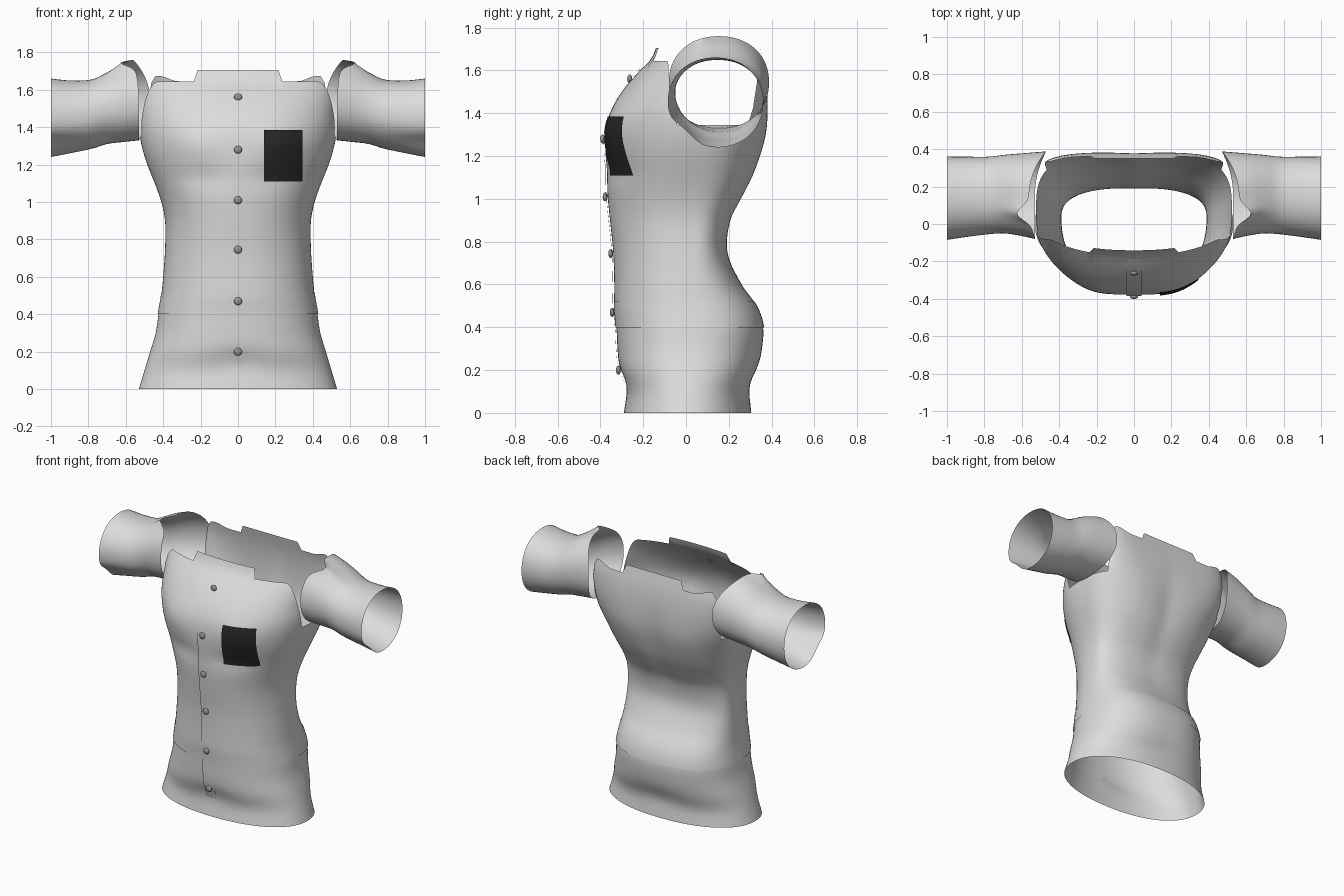
import bpy, bmesh, math
from mathutils import Vector

cube = bpy.data.objects.get("Cube")
if cube:
    bpy.data.objects.remove(cube, do_unlink=True)


def material(name, value):
    m = bpy.data.materials.new(name)
    m.use_nodes = True
    colour = (value, value, value, 1)
    m.diffuse_color = colour
    m.node_tree.nodes["Principled BSDF"].inputs["Base Color"].default_value = colour
    return m


CLOTH = material("light grey cloth", 0.72)
BUTTON = material("mid grey button", 0.3)
POCKET = material("black pocket", 0.02)

# Torso stations: height, half width, front y, back y, back squareness
TORSO = [
    (0, .53, -.29, .305, 2.2), (.1, .50, -.28, .30, 2.2), (.2, .47, -.31, .335, 2.3),
    (.3, .44, -.32, .355, 2.4), (.4, .425, -.325, .36, 2.5), (.5, .41, -.335, .33, 2.5),
    (.6, .40, -.335, .26, 2.5), (.75, .39, -.34, .195, 2.6), (.9, .39, -.355, .21, 2.6),
    (1, .41, -.365, .26, 2.6), (1.1, .445, -.37, .31, 2.7), (1.2, .485, -.375, .345, 2.8),
    (1.3, .515, -.375, .37, 3.2), (1.4, .53, -.355, .38, 4), (1.5, .53, -.30, .38, 5),
    (1.6, .53, -.215, .37, 6), (1.65, .53, -.165, .36, 6), (1.72, .53, -.135, .345, 6),
]
# Sleeve stations: x, front y, back y, bottom z, top z
SLEEVE = [
    (.53, -.08, .388, 1.33, 1.76), (.62, -.06, .378, 1.32, 1.73), (.70, -.05, .37, 1.31, 1.69),
    (.78, -.055, .36, 1.285, 1.655), (.9, -.07, .36, 1.26, 1.65), (1, -.085, .36, 1.24, 1.66),
]
FRONT_POWER = 2.2


def ease(t):
    t = min(max(t, 0), 1)
    return t * t * (3 - 2 * t)


def sample(table, t):
    """Smooth (Hermite) interpolation of a station table."""
    last = len(table) - 1
    i = 0
    while i < last - 1 and t > table[i + 1][0]:
        i += 1

    def slope(k, c):
        a, b = table[max(k - 1, 0)], table[min(k + 1, last)]
        return (b[c] - a[c]) / (b[0] - a[0])

    p, q = table[i], table[i + 1]
    h = q[0] - p[0]
    s = min(max((t - p[0]) / h, 0), 1)
    w = ease(s)
    return [p[c] * (1 - w) + q[c] * w
            + h * (s * (1 - s) ** 2 * slope(i, c) - s * s * (1 - s) * slope(i + 1, c))
            for c in range(1, len(p))]


def middle(z):
    return .05 * min(z / 1.3, 1)


def bump(x, z, cx, cz, rx, rz):
    return math.exp(-((abs(x) - cx) / rx) ** 2 - ((z - cz) / rz) ** 2)


def relief(x, z, front):
    """Soft chest, belly and spine modelling."""
    if front:
        return (-.018 * bump(x, z, .24, 1.32, .14, .1) + .012 * bump(x, z, .2, 1.13, .16, .05)
                + .012 * bump(x, z, 0, .16, .14, .05))
    return (-.01 * bump(x, z, 0, 1.15, .08, .3) + .008 * bump(x, z, .25, 1.25, .15, .15)
            - .012 * bump(x, z, 0, .16, .2, .06))


def section(angle, power):
    c, s = math.cos(angle), math.sin(angle)
    r = (abs(c) ** power + abs(s) ** power) ** (-1 / power)
    return r * c, r * s


def torso_point(angle, z, grow=0):
    half, front, back, power = sample(TORSO, z)
    is_front = math.sin(angle) < 0
    u, v = section(angle, FRONT_POWER if is_front else power)
    mid = middle(z)
    x = (half + grow) * u
    y = mid + (mid - front + grow if is_front else back - mid + grow) * v
    return Vector((x, y + relief(x, z, is_front) * abs(v), z))


def front_point(x, z, lift):
    half, front, _, _ = sample(TORSO, z)
    v = (1 - (abs(x) / half) ** FRONT_POWER) ** (1 / FRONT_POWER)
    mid = middle(z)
    return Vector((x, mid + (front - mid) * v + relief(x, z, True) * v - lift, z))


def top_edge(angle):
    """Neckline with a raised collar, dipping to the armholes at the sides."""
    if math.sin(angle) < 0:
        u = abs(section(angle, FRONT_POWER)[0])
        if u < .41:
            return 1.705
        k = min(max(u - .8, 0) / .18, 1)
        return 1.345 + .3 * math.sqrt(1 - k * k)
    u, v = section(angle, 6)
    if abs(u) < .41:
        return 1.7
    shoulder = 1.645 + .03 * ease((abs(u) - .6) / .2)
    return 1.345 + (shoulder - 1.345) * ease((v - .78) / .16)


def sheet(name, rows, mat, closed=True):
    """Skin a grid of points; closed sheets wrap around."""
    bm = bmesh.new()
    grid = [[bm.verts.new(p) for p in row] for row in rows]
    n = len(grid[0])
    for a, b in zip(grid, grid[1:]):
        for j in range(n if closed else n - 1):
            k = (j + 1) % n
            bm.faces.new((a[j], a[k], b[k], b[j]))
    mesh = bpy.data.meshes.new(name)
    bm.to_mesh(mesh)
    bm.free()
    mesh.materials.append(mat)
    mesh.shade_smooth()
    ob = bpy.data.objects.new(name, mesh)
    bpy.context.collection.objects.link(ob)
    return ob


# Torso: even rows to the chest, then rows stretched up to the neckline
COLS = 160
angles = [math.tau * (j + .5) / COLS for j in range(COLS)]
rows = [[torso_point(a, 1.3 * i / 40) for a in angles] for i in range(41)]
rows += [[torso_point(a, 1.3 + (top_edge(a) - 1.3) * i / 12) for a in angles]
         for i in range(1, 13)]
sheet("torso", rows, CLOTH)

# Waistband lying almost flush with the torso
band = [(.40 + .02 * i, .005 - .0005 * i) for i in range(7)]
sheet("waistband", [[torso_point(a, z, g) for a in angles] for z, g in band], CLOTH)


# Sleeves: open tubes; the root wraps onto the back and is notched at the front shoulder
def sleeve_point(angle, t, side):
    x = SLEEVE[0][0] + (1 - SLEEVE[0][0]) * t
    front, back, low, high = sample(SLEEVE, x)
    c, s = section(angle, 2.15)
    y = (front + back) / 2 + (back - front) / 2 * c
    z = (low + high) / 2 + (high - low) / 2 * s
    crease = math.exp(-((angle - 3.95) / .4) ** 2) * t ** 2
    notch = math.exp(-((angle - 2) / .22) ** 2)
    root = (1 - t) ** 4 * (.03 * max(s, 0) ** 2 - .06 * max(c, 0) ** 2 + .07 * notch)
    return Vector((side * (x + root), y + .015 * crease, z + .03 * crease))


for side, name in ((1, "left_sleeve"), (-1, "right_sleeve")):
    turn = [-side * math.tau * j / 64 % math.tau for j in range(64)]
    sheet(name, [[sleeve_point(a, i / 16, side) for a in turn] for i in range(17)], CLOTH)


# Plates that follow the front of the torso
def plate(name, x0, x1, z0, z1, lift, mat, nx, nz):
    sheet(name, [[front_point(x0 + (x1 - x0) * j / nx, z0 + (z1 - z0) * i / nz, lift)
                  for j in range(nx + 1)] for i in range(nz + 1)], mat, closed=False)


plate("button_placket", -.04, .04, .13, 1.63, .007, CLOTH, 4, 50)
plate("chest_pocket", .14, .345, 1.11, 1.385, .008, POCKET, 10, 12)

# Buttons down the placket
for i, z in enumerate((.2, .47, .745, 1.01, 1.28, 1.56)):
    bpy.ops.mesh.primitive_uv_sphere_add(segments=20, ring_count=12, radius=.021,
                                         location=front_point(0, z, .012))
    ob = bpy.context.object
    ob.name = f"button_{i + 1}"
    ob.scale.y = .55
    ob.data.materials.append(BUTTON)
    bpy.ops.object.shade_smooth()
